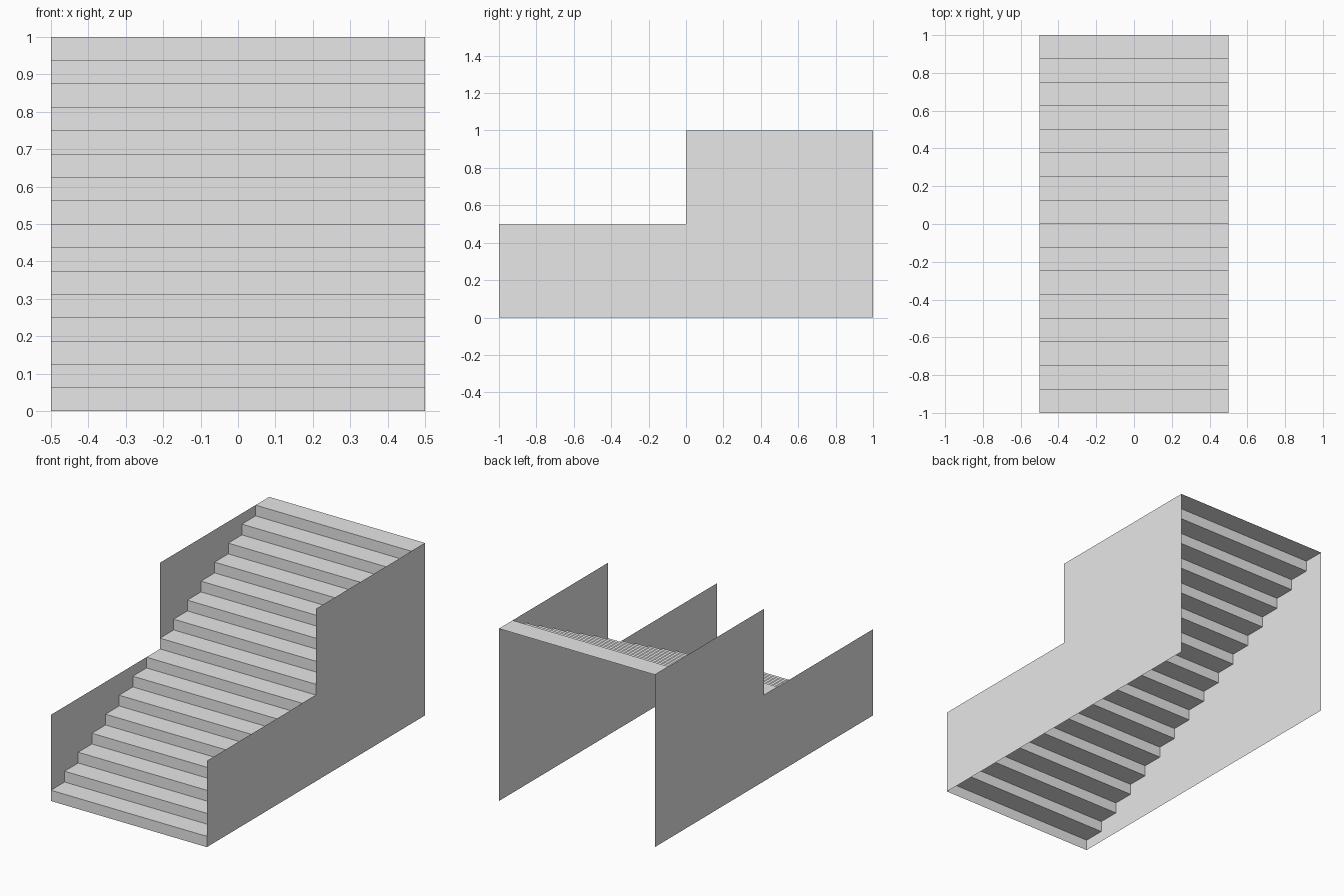
import bpy

STEPS = 16
RUN = 2 / STEPS      # tread depth
RISE = 1 / STEPS     # riser height
HALF = 0.5           # half width

cube = bpy.data.objects.get("Cube")
if cube:
    bpy.data.objects.remove(cube, do_unlink=True)

# Single plain grey
grey = bpy.data.materials.new("plain_grey")
grey.use_nodes = True
color = (0.8, 0.8, 0.8, 1)
grey.diffuse_color = color
bsdf = next(n for n in grey.node_tree.nodes if n.type == "BSDF_PRINCIPLED")
bsdf.inputs["Base Color"].default_value = color


def add_mesh(name, verts, faces):
    mesh = bpy.data.meshes.new(name)
    mesh.from_pydata(verts, [], faces)
    mesh.materials.append(grey)
    obj = bpy.data.objects.new(name, mesh)
    bpy.context.collection.objects.link(obj)
    return obj


# Stair flight: a zigzag profile swept across the width, open underneath
profile = [(-1, 0)]
for i in range(STEPS):
    y, z = -1 + i * RUN, (i + 1) * RISE
    profile += [(y, z), (y + RUN, z)]
verts = [(x, y, z) for y, z in profile for x in (-HALF, HALF)]
faces = [(2 * i, 2 * i + 1, 2 * i + 3, 2 * i + 2) for i in range(len(profile) - 1)]
add_mesh("stair_flight", verts, faces)

# Side walls: thin sheets, low in the front half and high in the back half
outline = [(-1, 0), (1, 0), (1, 1), (0, 1), (0, 0.5), (-1, 0.5)]
for name, x in (("left_wall", HALF), ("right_wall", -HALF)):
    order = list(range(len(outline)))
    if x < 0:
        order.reverse()  # keep the normal facing outward
    add_mesh(name, [(x, y, z) for y, z in outline], [order])
